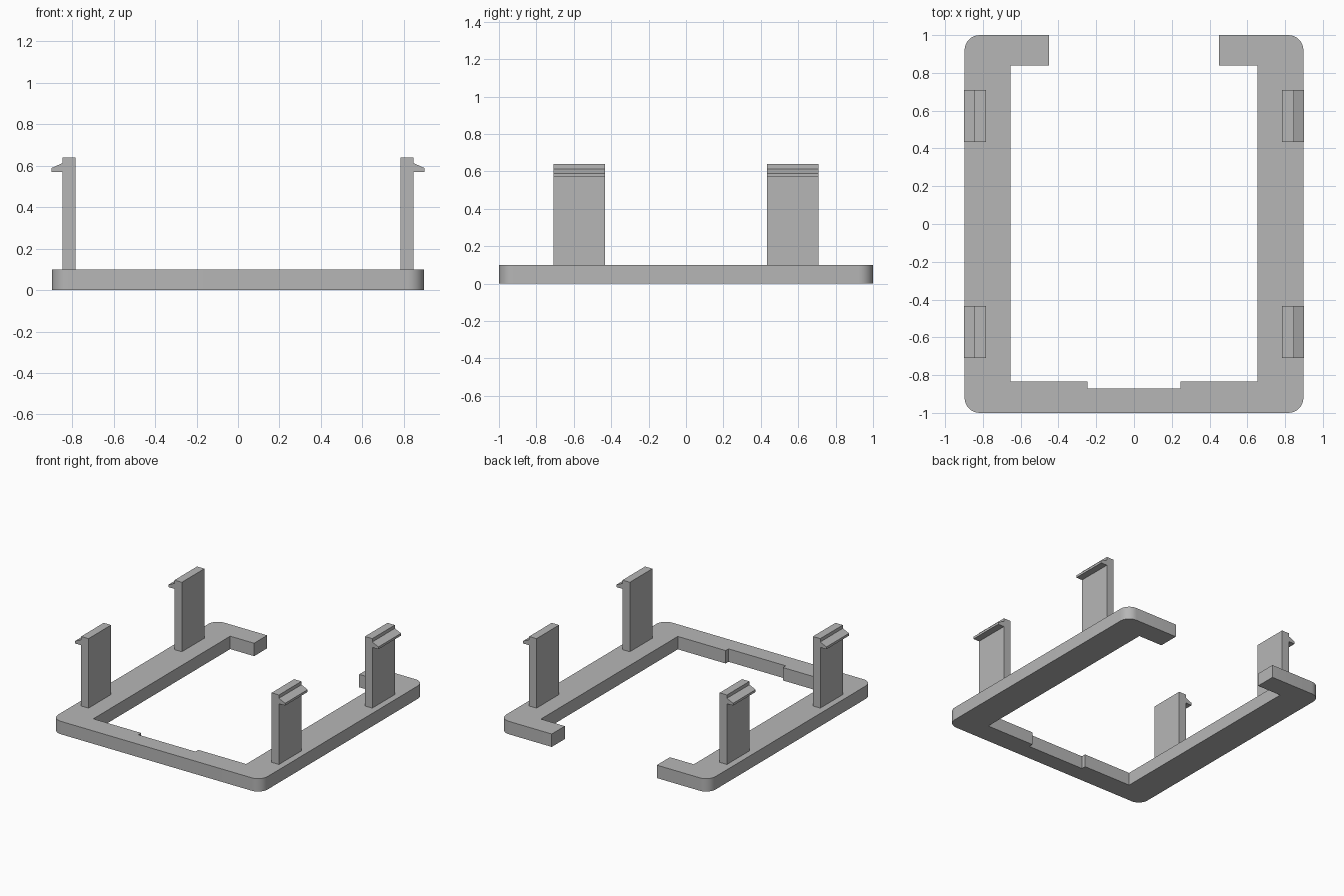
import bpy, bmesh
from math import cos, sin, pi, radians
from mathutils import Vector

cube = bpy.data.objects.get("Cube")
if cube:
    bpy.data.objects.remove(cube, do_unlink=True)

grey = bpy.data.materials.new("plain grey")
grey.use_nodes = True
colour = (0.47, 0.47, 0.47, 1)
grey.diffuse_color = colour
grey.node_tree.nodes["Principled BSDF"].inputs["Base Color"].default_value = colour


def extrude_profile(name, points, offset):
    """Solid made by sweeping a closed outline along a straight offset."""
    bm = bmesh.new()
    face = bm.faces.new([bm.verts.new(p) for p in points])
    swept = bmesh.ops.extrude_face_region(bm, geom=[face])
    verts = [g for g in swept["geom"] if isinstance(g, bmesh.types.BMVert)]
    bmesh.ops.translate(bm, verts=verts, vec=Vector(offset))
    bmesh.ops.recalc_face_normals(bm, faces=bm.faces)
    mesh = bpy.data.meshes.new(name)
    bm.to_mesh(mesh)
    bm.free()
    mesh.materials.append(grey)
    obj = bpy.data.objects.new(name, mesh)
    bpy.context.collection.objects.link(obj)
    return obj


def corner(cx, cy, start, radius=0.08, steps=8):
    """Quarter-circle arc, counter-clockwise from the start angle."""
    angles = [start + pi / 2 * i / steps for i in range(steps + 1)]
    return [(cx + radius * cos(a), cy + radius * sin(a)) for a in angles]


# Base frame: right half runs from the front notch round to the open back end
half = [(0.245, -0.87), (0.245, -0.835), (0.655, -0.835), (0.655, 0.84),
        (0.45, 0.84), (0.45, 1.0)]
half += list(reversed(corner(0.817, 0.92, 0)))
half += list(reversed(corner(0.817, -0.92, -pi / 2)))
outline = half + [(-x, y) for x, y in reversed(half)]
frame = extrude_profile("base_frame", [(x, y, 0) for x, y in outline], (0, 0, 0.1))

# Rounded corners shade smoothly, all other edges stay sharp
bpy.ops.object.select_all(action="DESELECT")
frame.select_set(True)
bpy.context.view_layer.objects.active = frame
bpy.ops.object.shade_smooth_by_angle(angle=radians(30))

# Four upright clips with outward-facing hooks
clip = [(0.784, 0.1), (0.847, 0.1), (0.847, 0.57), (0.9, 0.57),
        (0.9, 0.588), (0.847, 0.612), (0.847, 0.638), (0.784, 0.638)]
for side, x_sign in (("left", 1), ("right", -1)):
    for end, y in (("front", -0.709), ("back", 0.433)):
        extrude_profile(f"{end}_{side}_clip",
                        [(x_sign * x, y, z) for x, z in clip], (0, 0.276, 0))
